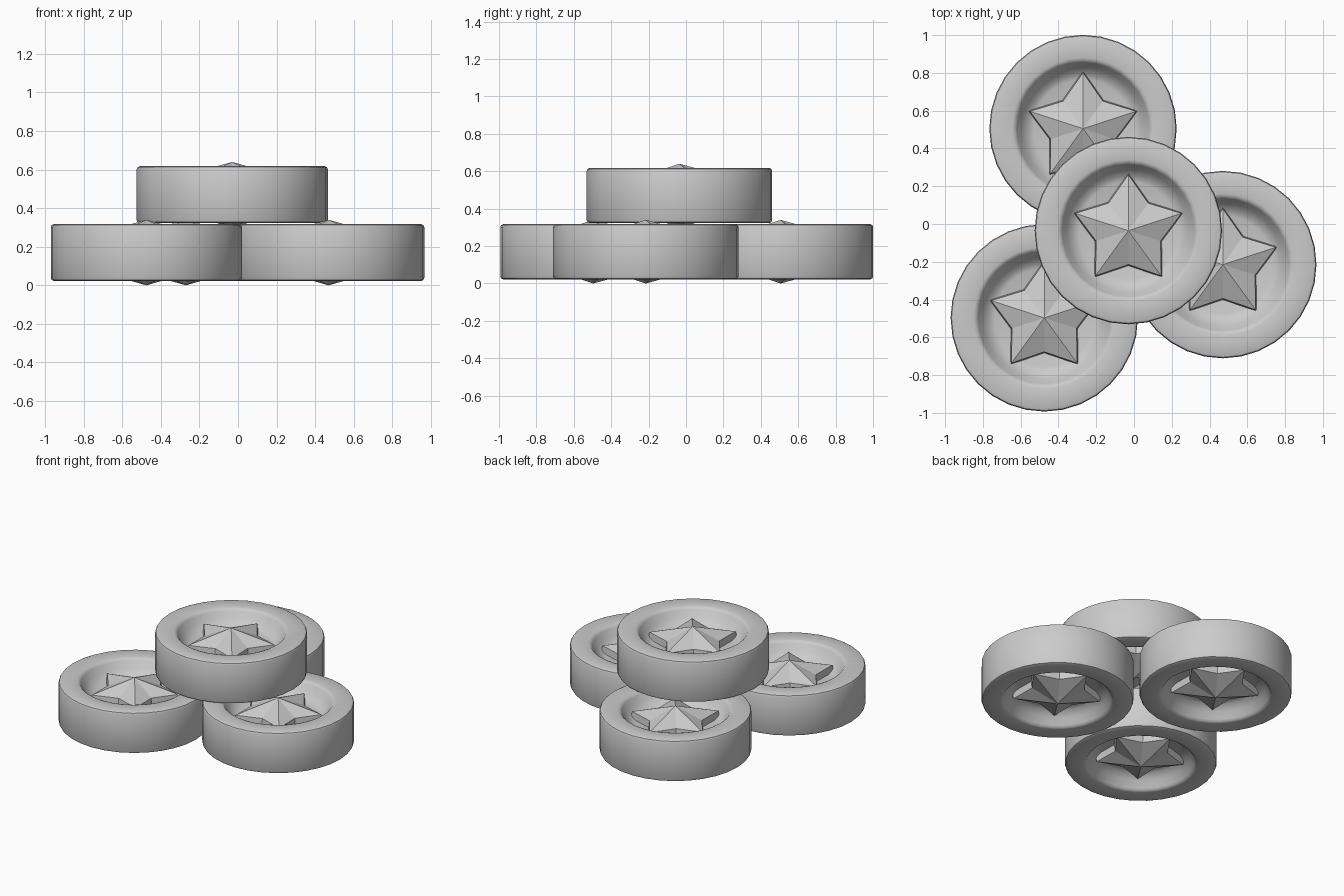
import bpy, bmesh, math

if "Cube" in bpy.data.objects:
    bpy.data.objects.remove(bpy.data.objects["Cube"])

SIDES = 32
HALF = 0.1475          # half thickness of the token body
TOKENS = [(-0.27, 0.505, 0.17), (0.47, -0.215, 0.17),
          (-0.475, -0.497, 0.17), (-0.03, -0.035, 0.47)]


def finish(bm, name, smooth):
    bmesh.ops.recalc_face_normals(bm, faces=bm.faces)
    mesh = bpy.data.meshes.new(name)
    bm.to_mesh(mesh)
    bm.free()
    obj = bpy.data.objects.new(name, mesh)
    bpy.context.collection.objects.link(obj)
    if smooth:
        bpy.ops.object.select_all(action='DESELECT')
        bpy.context.view_layer.objects.active = obj
        obj.select_set(True)
        bpy.ops.object.shade_smooth_by_angle(angle=math.radians(40))
    return obj


def make_disc():
    # lathe profile: dished face, rounded rim, outer wall, mirrored below
    top = [(0.26, HALF - 0.105), (0.29, HALF - 0.095), (0.325, HALF - 0.06),
           (0.35, HALF - 0.018), (0.36, HALF - 0.005), (0.375, HALF),
           (0.48, HALF), (0.491, HALF - 0.005), (0.496, HALF - 0.016)]
    profile = top + [(r, -z) for r, z in reversed(top)]
    bm = bmesh.new()
    rings = []
    for r, z in profile:
        rings.append([bm.verts.new((r * math.cos(2 * math.pi * i / SIDES),
                                    r * math.sin(2 * math.pi * i / SIDES), z))
                      for i in range(SIDES)])
    for a, b in zip(rings, rings[1:]):
        for i in range(SIDES):
            j = (i + 1) % SIDES
            bm.faces.new((a[i], a[j], b[j], b[i]))
    bm.faces.new(rings[0])
    bm.faces.new(rings[-1])
    return finish(bm, "token_disc", True)


def make_star():
    # faceted star running through the disc, peaked on both faces
    bm = bmesh.new()
    rings = []
    for z, s in ((0.09, 0.96), (0.03, 1.0), (-0.03, 1.0), (-0.09, 0.96)):
        ring = []
        for i in range(10):
            a = math.pi / 2 + i * math.pi / 5
            r = s * (0.187 if i % 2 else 0.308)
            ring.append(bm.verts.new((r * math.cos(a), r * math.sin(a), z)))
        rings.append(ring)
    peaks = [bm.verts.new((0, 0, 0.17)), bm.verts.new((0, 0, -0.17))]
    for i in range(10):
        j = (i + 1) % 10
        for a, b in zip(rings, rings[1:]):
            bm.faces.new((a[i], a[j], b[j], b[i]))
        bm.faces.new((rings[0][i], rings[0][j], peaks[0]))
        bm.faces.new((rings[-1][j], rings[-1][i], peaks[1]))
    return finish(bm, "token_star", False)


# three tokens on the ground and one stacked on top
parts = [make_disc(), make_star()]
for n, loc in enumerate(TOKENS):
    for part in parts:
        obj = part if n == 0 else part.copy()
        if n:
            bpy.context.collection.objects.link(obj)
        obj.location = loc
